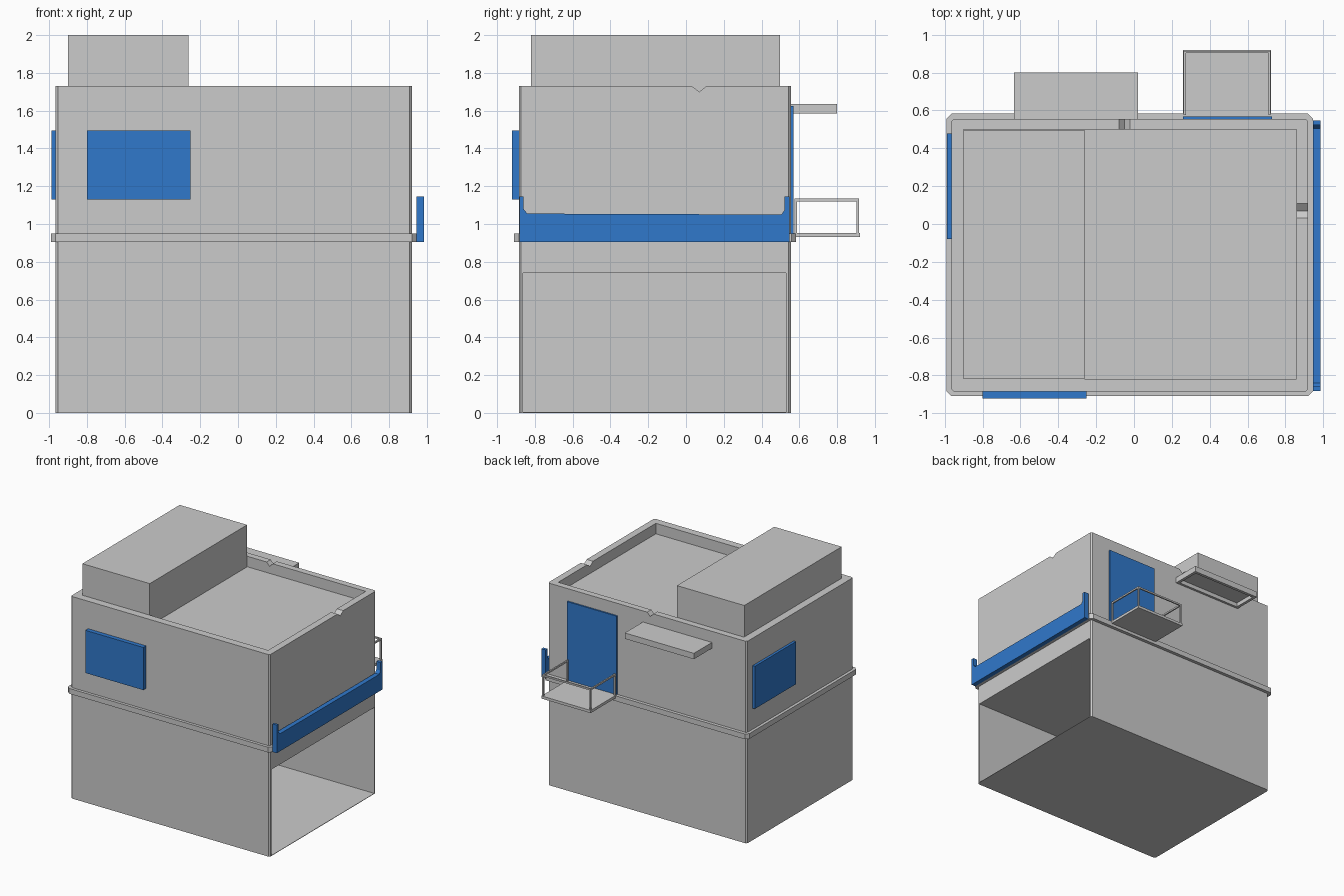
import bpy, bmesh
from mathutils import Vector

if "Cube" in bpy.data.objects:
    bpy.data.objects.remove(bpy.data.objects["Cube"])

blue = bpy.data.materials.new("blue")
blue.diffuse_color = (0.03, 0.19, 0.6, 1)
blue.use_nodes = True
blue.node_tree.nodes["Principled BSDF"].inputs["Base Color"].default_value = blue.diffuse_color


def prism(name, pts, axis, lo, hi, mat=None):
    """Extrude a 2D outline along an axis (remaining axes in x, y, z order)."""
    bm = bmesh.new()

    def place(p, t):
        c = list(p)
        c.insert(axis, t)
        return bm.verts.new(Vector(c))
    a = [place(p, lo) for p in pts]
    b = [place(p, hi) for p in pts]
    bm.faces.new(a)
    bm.faces.new(b)
    for i in range(len(pts)):
        j = (i + 1) % len(pts)
        bm.faces.new((a[i], a[j], b[j], b[i]))
    bmesh.ops.recalc_face_normals(bm, faces=bm.faces)
    me = bpy.data.meshes.new(name)
    bm.to_mesh(me)
    bm.free()
    ob = bpy.data.objects.new(name, me)
    bpy.context.collection.objects.link(ob)
    if mat:
        me.materials.append(mat)
    return ob


def outline(x0, x1, y0, y1, c=0.0):
    """Rectangle with optional chamfered corners."""
    if c == 0:
        return [(x0, y0), (x1, y0), (x1, y1), (x0, y1)]
    return [(x0 + c, y0), (x1 - c, y0), (x1, y0 + c), (x1, y1 - c),
            (x1 - c, y1), (x0 + c, y1), (x0, y1 - c), (x0, y0 + c)]


def box(name, x0, x1, y0, y1, z0, z1, mat=None):
    return prism(name, outline(x0, x1, y0, y1), 2, z0, z1, mat)


def cut(ob, cutter):
    """Subtract the cutter, then discard it."""
    m = ob.modifiers.new("cut", 'BOOLEAN')
    m.operation, m.solver, m.object = 'DIFFERENCE', 'EXACT', cutter
    bpy.context.view_layer.objects.active = ob
    bpy.ops.object.modifier_apply(modifier=m.name)
    bpy.data.objects.remove(cutter)


# Main building with open ground floor, sunken roof and parapet notches
WALL = outline(-0.965, 0.92, -0.885, 0.555, 0.012)
body = prism("building", WALL, 2, 0, 1.73)
cut(body, box("room_cutter", -0.94, 1.1, -0.862, 0.53, 0.004, 0.74))
cut(body, box("roof_cutter", -0.90, 0.86, -0.82, 0.50, 1.64, 1.9))
cut(body, prism("side_notch", [(0.03, 1.731), (0.07, 1.70), (0.11, 1.731)], 0, 0.8, 1.0))
cut(body, prism("back_notch", [(-0.08, 1.731), (-0.05, 1.70), (-0.02, 1.731)], 1, 0.45, 0.7))

# Ledge band around the building
ledge = prism("ledge", outline(-0.99, 0.945, -0.91, 0.583, 0.025), 2, 0.905, 0.95)
cut(ledge, prism("ledge_cutter", WALL, 2, 0.8, 1.1))

# Rooftop block
box("rooftop_block", -0.90, -0.262, -0.82, 0.497, 1.64, 2.0)

# Blue sign board with raised ends over the opening
prism("sign_board", [(-0.882, 0.905), (0.548, 0.905), (0.548, 1.145), (0.522, 1.145),
                     (0.522, 1.075), (0.505, 1.05), (-0.84, 1.055), (-0.86, 1.08),
                     (-0.86, 1.145), (-0.882, 1.145)], 0, 0.945, 0.985, blue)

# Blue windows and door
box("front_window", -0.80, -0.252, -0.922, -0.885, 1.13, 1.495, blue)
box("left_window", -0.987, -0.965, -0.078, 0.477, 1.13, 1.495, blue)
box("balcony_door", 0.26, 0.73, 0.555, 0.568, 0.95, 1.625, blue)

# Awning, hollow underneath
awning = box("awning", -0.635, 0.02, 0.555, 0.80, 1.585, 1.635)
cut(awning, box("awning_cutter", -0.61, -0.005, 0.575, 0.775, 1.5, 1.62))

# Balcony floor, posts and rails
X0, X1, Y0, Y1, T = 0.262, 0.722, 0.575, 0.915, 0.012
box("balcony_floor", X0 - 0.003, X1 + 0.003, 0.565, 0.92, 0.93, 0.953)
for i, x in enumerate((X0, X1 - T)):
    for j, y in enumerate((Y0, Y1 - T)):
        box(f"balcony_post_{i}{j}", x, x + T, y, y + T, 0.953, 1.12)
    box(f"balcony_side_rail_{i}", x, x + T, Y0, Y1, 1.12, 1.134)
box("balcony_front_rail", X0 + T, X1 - T, Y1 - T, Y1, 1.12, 1.134)
